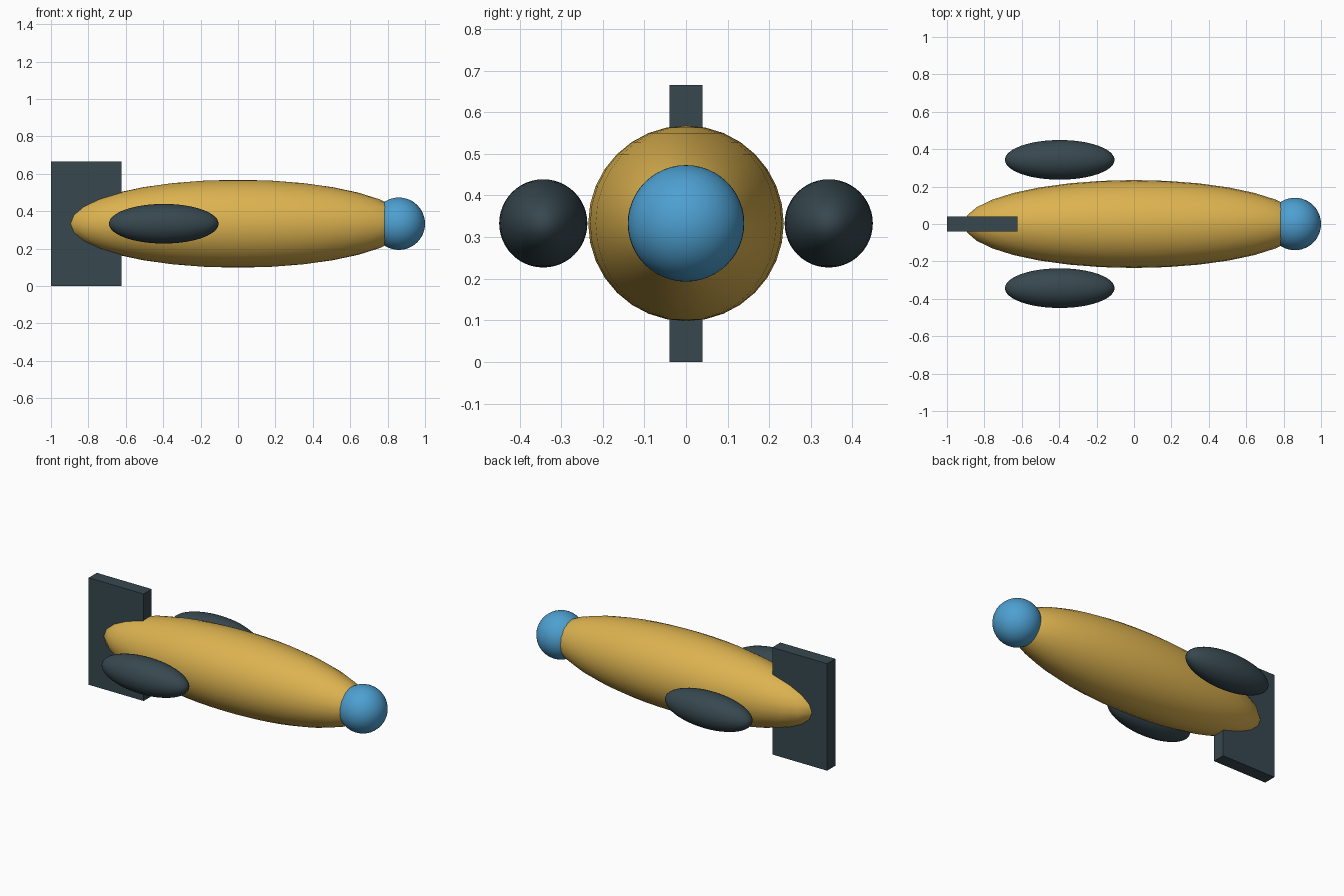
import bpy

cube = bpy.data.objects.get("Cube")
if cube:
    bpy.data.objects.remove(cube, do_unlink=True)

MID = 0.333  # height of the long axis


def material(name, rgb):
    mat = bpy.data.materials.new(name)
    mat.use_nodes = True
    mat.diffuse_color = (*rgb, 1)
    mat.node_tree.nodes["Principled BSDF"].inputs["Base Color"].default_value = (*rgb, 1)
    return mat


def finish(name, scale, mat):
    obj = bpy.context.object
    obj.name = name
    obj.scale = scale
    bpy.ops.object.transform_apply(location=False, rotation=False, scale=True)
    obj.data.materials.append(mat)
    return obj


def ellipsoid(name, x, y, radii, mat, segments=32):
    bpy.ops.mesh.primitive_uv_sphere_add(
        segments=segments, ring_count=segments // 2, radius=1, location=(x, y, MID))
    finish(name, radii, mat)
    bpy.ops.object.shade_smooth()


gold = material("golden yellow", (0.72, 0.45, 0.08))
slate = material("dark slate", (0.038, 0.065, 0.078))
blue = material("sky blue", (0.075, 0.35, 0.64))

# Long hull and round nose
ellipsoid("hull", 0, 0, (0.91, 0.235, 0.235), gold)
ellipsoid("nose", 0.86, 0, (0.14, 0.14, 0.14), blue, 48)

# Side pods
for side, y in (("right", -0.343), ("left", 0.343)):
    ellipsoid(side + "_pod", -0.397, y, (0.293, 0.106, 0.106), slate, 48)

# Upright tail fin
bpy.ops.mesh.primitive_cube_add(size=1, location=(-0.811, 0, MID))
finish("tail_fin", (0.378, 0.08, 2 * MID), slate)
